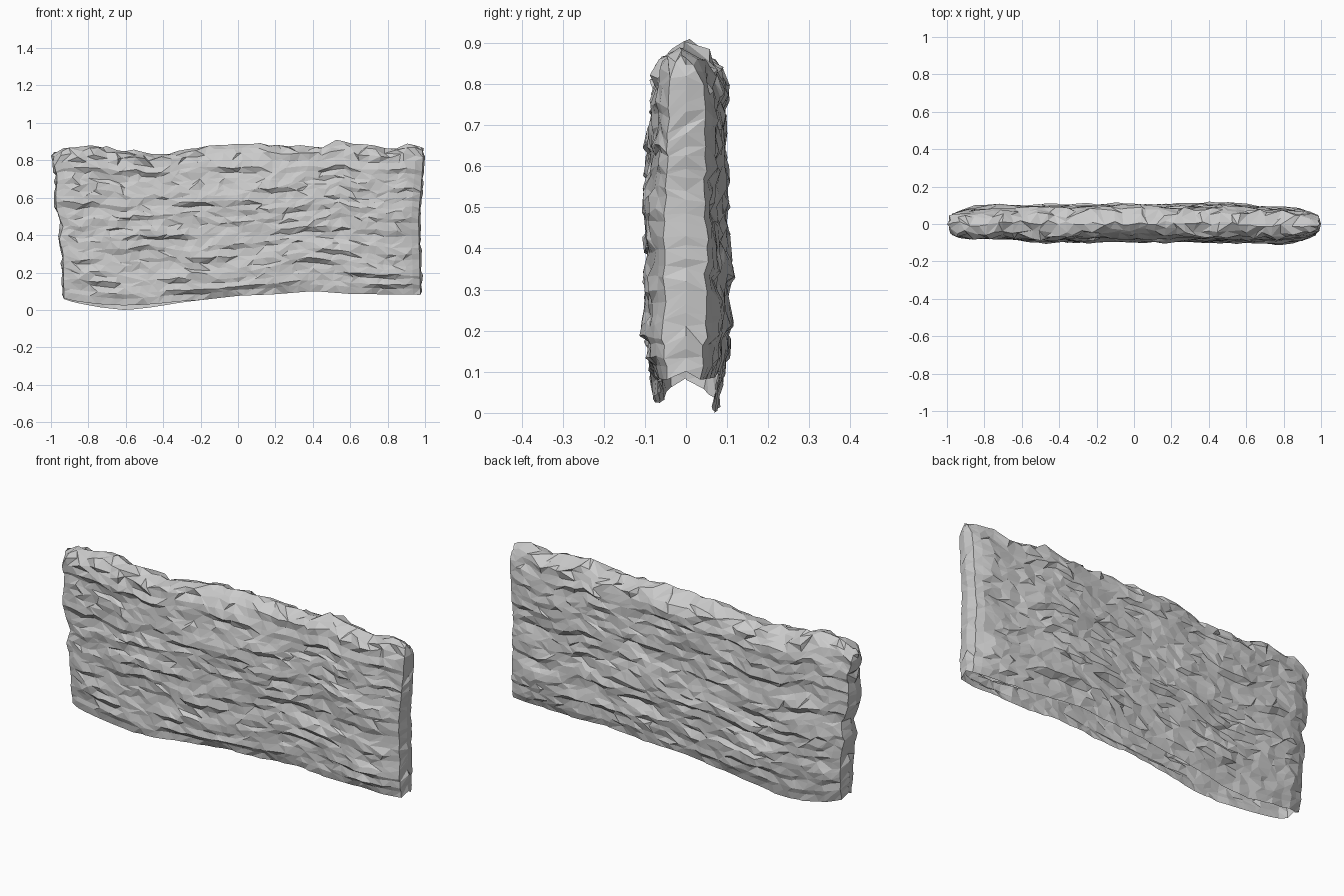
import bpy, bmesh, math, random
from mathutils import Vector, noise

if "Cube" in bpy.data.objects:
    bpy.data.objects.remove(bpy.data.objects["Cube"])

random.seed(4)
COLS, ROWS = 40, 26

# outline curves of the wall, read as (position, value)
TOP = [(-1, .84), (-.9, .885), (-.84, .87), (-.77, .895), (-.6, .85), (-.55, .86), (-.42, .84),
       (-.25, .868), (-.1, .885), (.15, .892), (.3, .878), (.49, .885), (.54, .918), (.6, .89),
       (.82, .868), (.91, .893), (1, .865)]
BOTTOM = [(-1, .08), (-.92, .06), (-.88, .045), (-.75, .02), (-.6, .003), (-.45, .02), (-.3, .045), (0, .08),
          (.2, .088), (.4, .105), (.6, .09), (1, .085)]
LEFT = [(0, -.94), (.3, -.945), (.4, -.965), (.5, -.945), (.6, -.98), (.7, -.985), (.8, -.975), (.96, -1), (1, -.98)]
RIGHT = [(0, .985), (.5, .975), (.95, 1), (1, .99)]
THICK = [(0, .068), (.06, .083), (.4, .09), (.65, .088), (.88, .082), (.93, .075), (.975, .055), (1, 0)]
# plan taper towards the ends, and the slow sideways drift of both faces
TAPER = [(-1, .55), (-.97, .72), (-.9, .86), (-.75, .96), (-.5, 1), (.75, 1), (.9, .86), (.97, .68), (1, .5)]
DRIFT = [(-1, 0), (-.8, .002), (-.4, .006), (.4, .008), (.75, -.006), (1, 0)]


def curve(pts, v):
    if v <= pts[0][0]:
        return pts[0][1]
    for (a, p), (b, q) in zip(pts, pts[1:]):
        if v <= b:
            return p + (q - p) * (v - a) / (b - a)
    return pts[-1][1]


# heights of the rows: pairs close together form the ledges between stone courses
levels = [(j + (.2 if j % 2 else 0)) / ROWS * .93 for j in range(ROWS)] + [.945, .978]
arch = [(t, -1, j) for j, t in enumerate(levels)] + [(1, 0, 99)] + \
       [(t, 1, j) for j, t in reversed(list(enumerate(levels)))]

# columns across the wall; the outermost ones close the blunt ends
us = [0, .005] + [.025 + .95 * i / (COLS - 1) for i in range(COLS)] + [.995, 1]


def wall_point(i, t, side, j):
    edge = min(i, len(us) - 1 - i)
    u = us[i]
    if edge > 2:
        u += random.uniform(-.009, .009)
    x = curve(LEFT, t) * (1 - u) + curve(RIGHT, t) * u
    lift = .025 * max(0, 1 - abs(x + .6) / .4) if side < 0 else 0
    lo, hi = curve(BOTTOM, x) + lift, curve(TOP, x)
    if edge == 0:
        lo += .02
    z = lo + (hi - lo) * t
    if edge == 0:
        x += .022 * noise.noise((j * .8, u * 9, 3))
        return Vector((max(-1, min(1, x)), 0, z))
    y = side * curve(THICK, t) * curve(TAPER, 2 * u - 1) + curve(DRIFT, x)
    # sagging courses, uneven stone faces and overhanging ledges
    fade = min(1, t * 6, (1 - t) * 6)
    sag = -.012 * math.cos(x * 8) * max(0, 1 - abs(x))
    z += fade * (sag + .03 * noise.noise((x * 3, side * 5, t * 3)) + random.uniform(-.008, .008))
    if side:
        relief = .02 * noise.noise((x * 3.2, side * 7, (j // 2) * 1.7))
        relief += .018 * noise.noise((x * 1.8, side * 3, t * 2.5))
        ledge = .009 * (.4 + 1.6 * noise.noise((x * 5, side * 9, j // 2 * .8)))
        relief += ledge * (.5 if j % 2 == 0 else -.5) + random.uniform(-.006, .006)
        y += side * relief * (1 if edge > 2 else .6)
    if t > .94:
        y += random.uniform(-.014, .014)
        z += random.uniform(-.012, .008)
    return Vector((x, y, z))


# stone wall shell, open underneath
bm = bmesh.new()
grid = [[bm.verts.new(wall_point(i, *a)) for a in arch] for i in range(len(us))]
for i in range(len(us) - 1):
    for k in range(len(arch) - 1):
        a, b, c, d = grid[i][k], grid[i + 1][k], grid[i + 1][k + 1], grid[i][k + 1]
        if random.random() < .5:
            bm.faces.new((a, b, c))
            bm.faces.new((a, c, d))
        else:
            bm.faces.new((a, b, d))
            bm.faces.new((b, c, d))

# seal the two end seams and stand the wall on the ground
bmesh.ops.remove_doubles(bm, verts=grid[0] + grid[-1], dist=.0005)
bmesh.ops.recalc_face_normals(bm, faces=bm.faces[:])
low = min(v.co.z for v in bm.verts)
for v in bm.verts:
    v.co.z -= low
mesh = bpy.data.meshes.new("stone_wall")
bm.to_mesh(mesh)
bm.free()
wall = bpy.data.objects.new("stone_wall", mesh)
bpy.context.collection.objects.link(wall)
